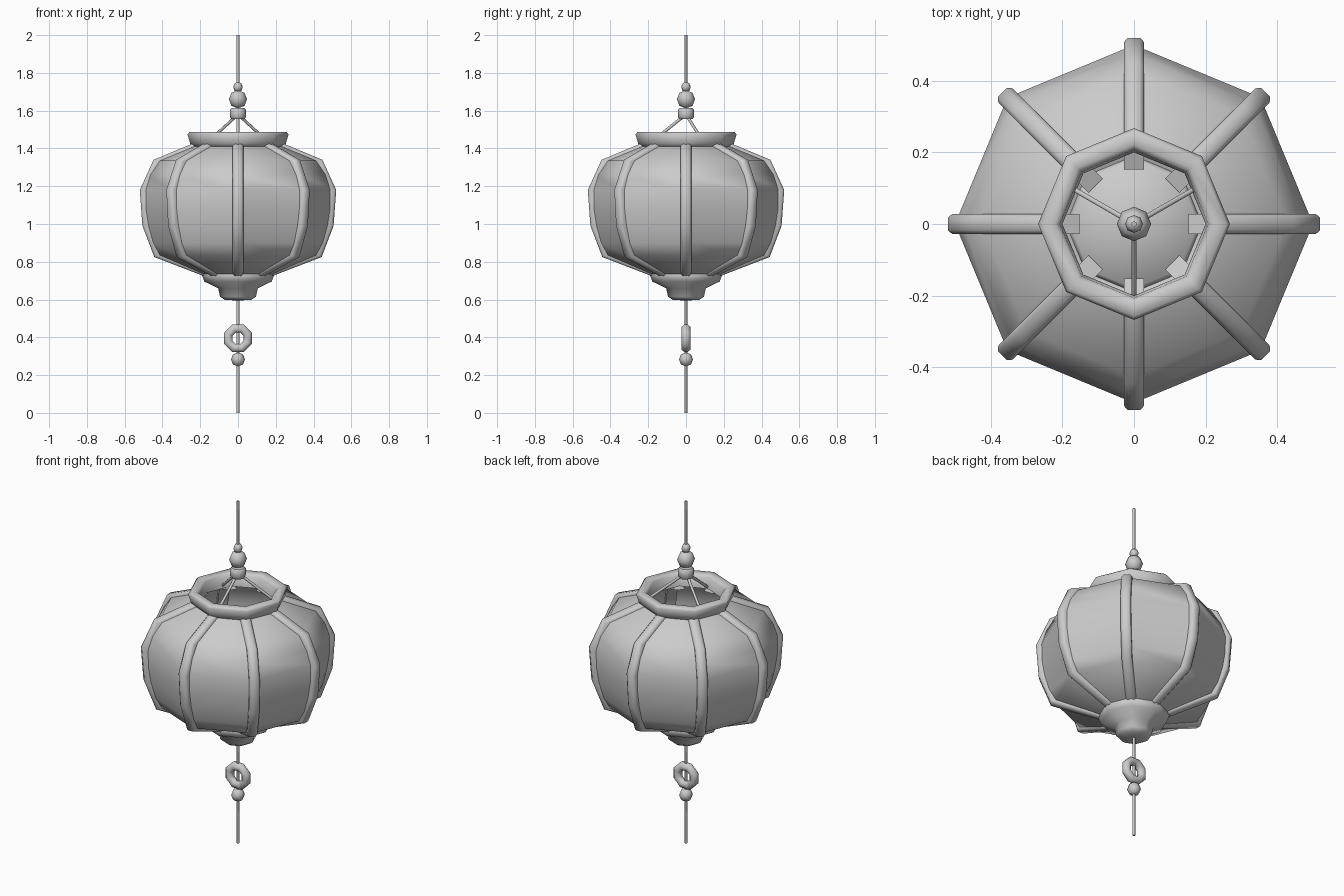
import bpy, bmesh, math
from mathutils import Vector, Matrix

if "Cube" in bpy.data.objects:
    bpy.data.objects.remove(bpy.data.objects["Cube"])


def finish(name, bm, angle=40):
    bmesh.ops.recalc_face_normals(bm, faces=bm.faces)
    me = bpy.data.meshes.new(name)
    bm.to_mesh(me)
    bm.free()
    ob = bpy.data.objects.new(name, me)
    bpy.context.collection.objects.link(ob)
    bpy.ops.object.select_all(action='DESELECT')
    bpy.context.view_layer.objects.active = ob
    ob.select_set(True)
    bpy.ops.object.shade_smooth_by_angle(angle=math.radians(angle))
    return ob


def lathe(name, profile, segs=8, closed=False, angle=40):
    """Revolve an (r, z) profile round z; r = 0 makes a pole."""
    bm = bmesh.new()
    rings = []
    for r, z in profile:
        rings.append([bm.verts.new((r * math.cos(i * math.tau / segs),
                                    r * math.sin(i * math.tau / segs), z)) for i in range(segs)])
    pairs = list(zip(rings, rings[1:]))
    if closed:
        pairs.append((rings[-1], rings[0]))
    for a, b in pairs:
        for i in range(segs):
            j = (i + 1) % segs
            bm.faces.new((a[i], a[j], b[j], b[i]))
    bmesh.ops.remove_doubles(bm, verts=bm.verts, dist=1e-5)
    return finish(name, bm, angle)


def rod(name, a, b, r, segs=6):
    a, b = Vector(a), Vector(b)
    bm = bmesh.new()
    rot = (b - a).to_track_quat('Z', 'Y').to_matrix().to_4x4()
    bmesh.ops.create_cone(bm, cap_ends=True, segments=segs, radius1=r, radius2=r,
                          depth=(b - a).length, matrix=Matrix.Translation((a + b) / 2) @ rot)
    return finish(name, bm, 65)


def bead(name, z, r, h):
    prof = [(0, z - h), (r * .72, z - h * .72), (r, z), (r * .72, z + h * .72), (0, z + h)]
    return lathe(name, prof, 8, angle=65)


# Paper body: eight faceted panels, open at the top
lathe("paper_body", [(.22, 1.42), (.425, 1.335), (.475, 1.26), (.50, 1.18), (.499, 1.08),
                     (.485, .99), (.46, .90), (.425, .835), (.18, .73)], 8)

# Ribs along the panel seams
rib_path = [Vector(p) for p in [(.23, 1.43), (.447, 1.34), (.52, 1.18), (.506, .99),
                                (.443, .825), (.17, .72)]]
w = .028
section = [(-w, -.05), (-w, -.012), (-.6 * w, 0), (.6 * w, 0), (w, -.012), (w, -.05)]
for k in range(8):
    ang = k * math.pi / 4
    bm = bmesh.new()
    loops = []
    for i, p in enumerate(rib_path):
        d_in = (p - rib_path[max(i - 1, 0)]).normalized()
        d_out = (rib_path[min(i + 1, len(rib_path) - 1)] - p).normalized()
        t = (d_in + d_out).normalized()
        n = Vector((-t.y, t.x))
        loop = []
        for side, depth in section:
            q = p + n * depth
            loop.append(bm.verts.new((q.x * math.cos(ang) - side * math.sin(ang),
                                      q.x * math.sin(ang) + side * math.cos(ang), q.y)))
        loops.append(loop)
    for a, b in zip(loops, loops[1:]):
        for i in range(len(section)):
            j = (i + 1) % len(section)
            bm.faces.new((a[i], a[j], b[j], b[i]))
    bm.faces.new(loops[0])
    bm.faces.new(loops[-1])
    finish(f"rib_{k + 1}", bm, 50)

# Top rim and bottom cap
lathe("top_rim", [(.235, 1.405), (.253, 1.425), (.268, 1.475), (.258, 1.486), (.222, 1.486),
                  (.207, 1.472), (.20, 1.41)], 8, closed=True, angle=65)
lathe("bottom_cap", [(0, .75), (.18, .75), (.192, .732), (.178, .695), (.105, .66),
                     (.095, .615), (.07, .598), (0, .595)], 8, angle=65)

# Hanger wires, collar, beads and upper cord
for k, deg in enumerate((-90, 30, 150)):
    a = math.radians(deg)
    rod(f"hanger_wire_{k + 1}", (0, 0, 1.58), (.195 * math.cos(a), .195 * math.sin(a), 1.425), .008)
lathe("hanger_collar", [(0, 1.555), (.034, 1.555), (.043, 1.565), (.043, 1.603),
                        (.034, 1.613), (0, 1.613)], 8, angle=50)
bead("large_top_bead", 1.66, .048, .048)
bead("small_top_bead", 1.725, .025, .027)
rod("upper_cord", (0, 0, 1.6), (0, 0, 2), .008)

# Lower cord with ring charm and bead
rod("lower_cord", (0, 0, 0), (0, 0, .61), .008)
charm = lathe("ring_charm", [(.056 + .025 * math.cos(i * math.tau / 8 + math.pi / 8),
                              .025 * math.sin(i * math.tau / 8 + math.pi / 8)) for i in range(8)],
              8, closed=True, angle=65)
charm.data.transform(Matrix.Translation((0, 0, .395)) @ Matrix.Rotation(math.pi / 2, 4, 'X')
                     @ Matrix.Rotation(math.pi / 8, 4, 'Z'))
bead("lower_bead", .283, .037, .037)
